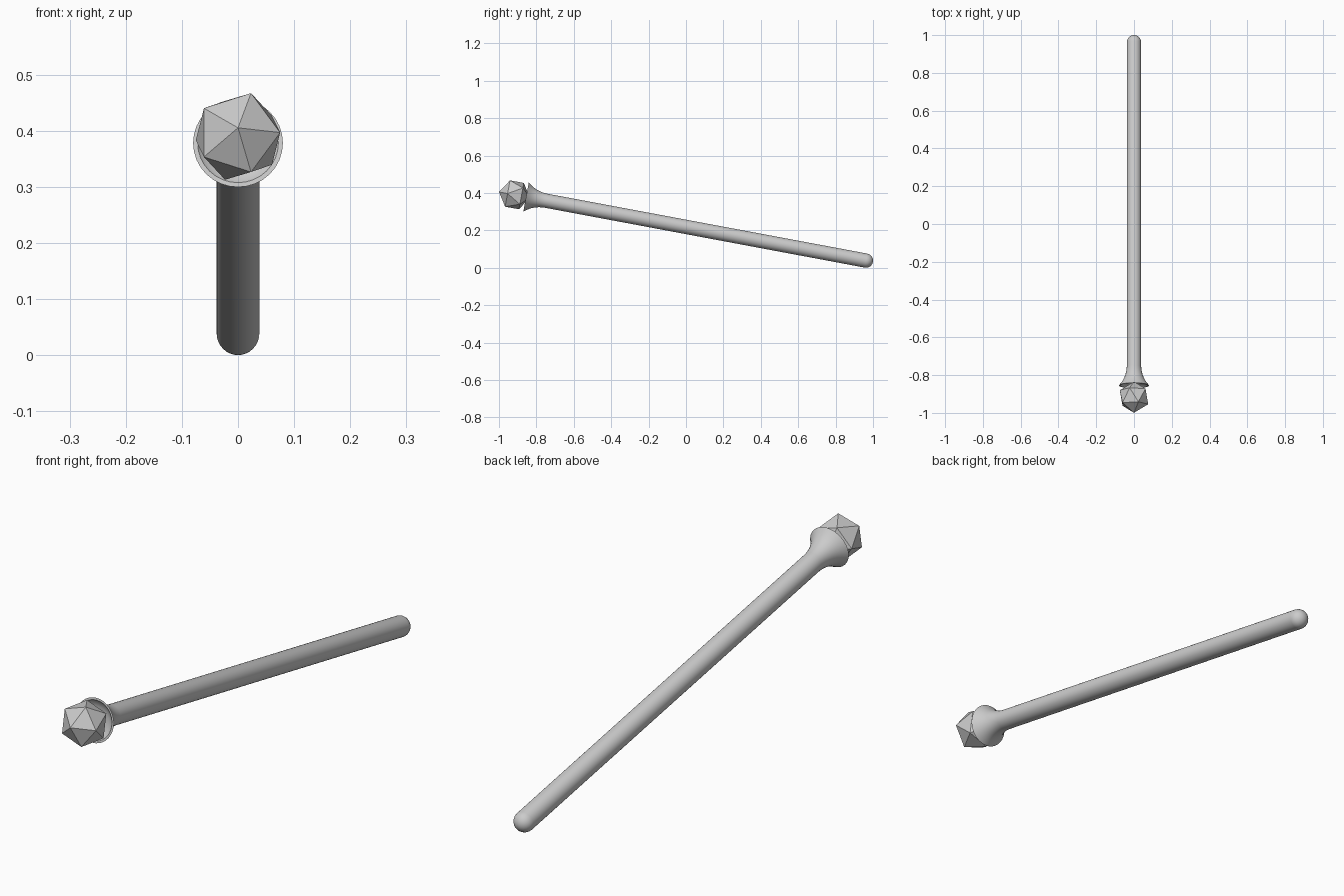
import bpy, bmesh, math
from mathutils import Matrix

if "Cube" in bpy.data.objects:
    bpy.data.objects.remove(bpy.data.objects["Cube"])

TILT = math.radians(10.6)
HEAD = (0, -0.917, 0.390)          # centre of the faceted gem
R = 0.038                          # shaft radius
END = 1.912                        # axial distance from gem to tip centre
SIDES = 32
# local +z runs from the gem down the shaft
ROT = (-(math.pi / 2 + TILT), 0, 0)


def add_object(name, bm):
    mesh = bpy.data.meshes.new(name)
    bm.to_mesh(mesh)
    bm.free()
    ob = bpy.data.objects.new(name, mesh)
    bpy.context.collection.objects.link(ob)
    ob.location = HEAD
    ob.rotation_euler = ROT
    return ob


# shaft with flared cup and rounded tip, as one lathe profile (radius, axial)
profile = [(0, 0.085), (0.045, 0.082), (0.068, 0.068), (0.072, 0.063), (0.080, 0.063),
           (0.0735, 0.071), (0.0645, 0.083), (0.0565, 0.096), (0.050, 0.110),
           (0.0445, 0.126), (0.0405, 0.143), (R, 0.165)]
for i in range(7):
    a = math.pi / 2 * i / 6
    profile.append((R * math.cos(a) if i < 6 else 0, END + R * math.sin(a)))
bm = bmesh.new()
verts = [bm.verts.new((r, 0, z)) for r, z in profile]
edges = [bm.edges.new(p) for p in zip(verts, verts[1:])]
bmesh.ops.spin(bm, geom=verts + edges, cent=(0, 0, 0), axis=(0, 0, 1),
               angle=math.tau, steps=SIDES, use_merge=True)
bmesh.ops.remove_doubles(bm, verts=bm.verts[:], dist=1e-5)
bmesh.ops.recalc_face_normals(bm, faces=bm.faces[:])
shaft = add_object("shaft", bm)
bpy.context.view_layer.objects.active = shaft
shaft.select_set(True)
bpy.ops.object.shade_smooth_by_angle(angle=math.radians(35))

# faceted gem
bm = bmesh.new()
bmesh.ops.create_icosphere(bm, subdivisions=1, radius=0.084,
                           matrix=Matrix.Rotation(math.pi, 4, 'Z'))
add_object("gem", bm)
